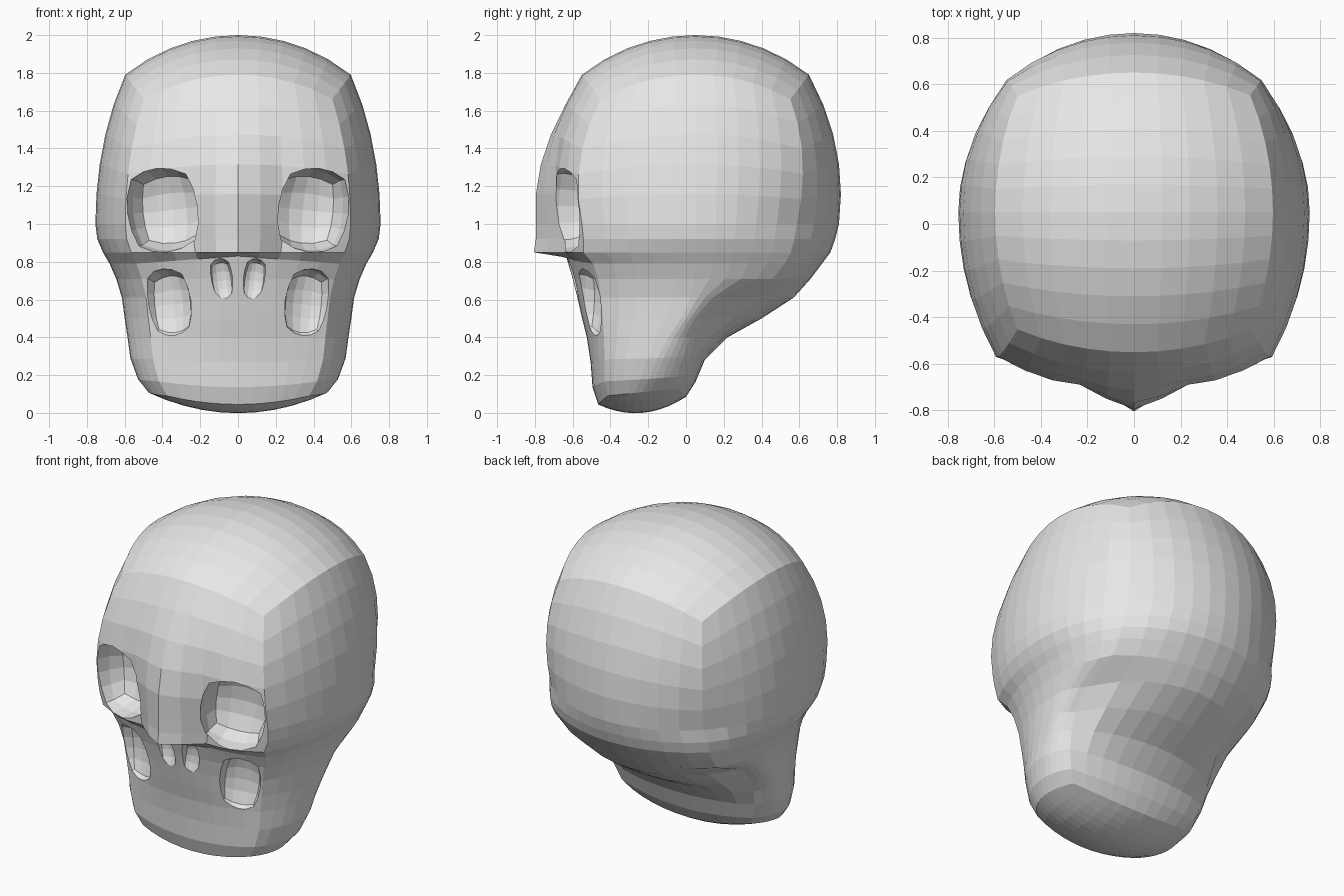
import bpy, bmesh
from math import sqrt, radians
from mathutils import Vector, Matrix

if "Cube" in bpy.data.objects:
    bpy.data.objects.remove(bpy.data.objects["Cube"], do_unlink=True)

bone = bpy.data.materials.new("bone_grey")
bone.use_nodes = True
bone.diffuse_color = (0.8, 0.8, 0.8, 1)
bone.node_tree.nodes["Principled BSDF"].inputs["Base Color"].default_value = (0.8, 0.8, 0.8, 1)

# Lower head sections, cheekbone down to jaw:
# height, half width, front y, back y, how far the back corners pull forward
SECTIONS = [
    (1.0, .755, -.71, .81, 1), (.92, .745, -.70, .79, 1), (.85, .715, -.70, .765, 1),
    (.79, .68, -.635, .72, 1), (.71, .645, -.60, .66, 1.1), (.61, .615, -.575, .57, 1.75),
    (.50, .60, -.55, .40, 1.85), (.40, .585, -.525, .22, 1.6), (.29, .57, -.505, .10, 1.1),
    (.18, .53, -.495, .05, .9), (.11, .475, -.465, .00, .75),
]


def bulge(a, b, c, kb=.75, kc=.75):
    """Coordinate a of a softened cube point."""
    return a * sqrt(max(0, 1 - (kb * b * b + kc * c * c) / 2 + kb * kc * b * b * c * c / 3))


def grid_cube(cuts):
    bm = bmesh.new()
    bmesh.ops.create_cube(bm, size=2)
    bmesh.ops.subdivide_edges(bm, edges=bm.edges[:], cuts=cuts, use_grid_fill=True)
    return bm


def make_object(name, bm):
    bm.normal_update()
    bmesh.ops.recalc_face_normals(bm, faces=bm.faces[:])
    mesh = bpy.data.meshes.new(name)
    bm.to_mesh(mesh)
    bm.free()
    mesh.materials.append(bone)
    obj = bpy.data.objects.new(name, mesh)
    bpy.context.collection.objects.link(obj)
    return obj


def head_point(u, v, w):
    if w > 0:
        # Cranium dome, rounder at the back, with a full forehead
        z0, half, front, back, pull = SECTIONS[0]
        mid = .05
        k = 1 - .25 * w if v > 0 else .75
        swell = w * (1 - w)
        reach = back - mid + .1 * swell if v > 0 else mid - front + .18 * swell
        return Vector((half * bulge(u, v, w, k), mid + reach * bulge(v, u, w, k),
                       z0 + (2 - z0) * bulge(w, u, v)))
    # Face, jaw and underside
    row = round(-w * 10)
    z, half, front, back, pull = SECTIONS[row]
    mid = .05 * (1 - row / 10) + (front + back) / 2 * row / 10
    if v > 0:
        x = half * bulge(u, v, 0, max(.5, 1 - row * .1))
        y = mid + (back - mid) * bulge(v, u, 0, pull)
    else:
        x = half * bulge(u, v, 0)
        y = mid + (mid - front) * bulge(v, u, 0)
    if row == 3 and v < -.99:
        # Cheekbone ledge rises to the nose
        z += .04 * (1 - abs(u))
    if row > 7:
        # Rounded chin and jaw underside
        arch = 1 - u * u
        z += (row - 7) / 3 * (.02 * v - .045 * arch - .065 * arch * (1 - v * v))
    return Vector((x, y, z))


# Head
bm = grid_cube(9)
for step in (.1, .3, .5, .7, .9):
    bmesh.ops.bisect_plane(bm, geom=bm.verts[:] + bm.edges[:] + bm.faces[:],
                           plane_co=(0, 0, -step), plane_no=(0, 0, 1))
for vert in bm.verts:
    u, v, w = vert.co
    vert.co = head_point(u, v, w)
    # Nose ridge with an overhanging tip, and hollows between it and the eyes
    if v < -.99 and w > -.25:
        column = round(abs(u) * 5)
        push = (.105, .04, -.04, -.01)[column] if column < 4 else 0
        vert.co.y -= push * min(1, max(0, 1 - (vert.co.z - .85) / .75))
head = make_object("skull", bm)


# Hollows: name, centre, radii, turn about z, lean about y
HOLLOWS = [
    ("eye_socket", (.398, -.62, 1.075), (.196, .20, .225), 16, 6),
    ("cheek_hollow", (.378, -.54, .575), (.128, .12, .19), 20, 6),
    ("nostril", (.085, -.64, .70), (.062, .09, .12), 0, 8),
]
for name, centre, radii, turn, lean in HOLLOWS:
    for side in (1, -1):
        bm = grid_cube(3)
        move = (Matrix.Translation(centre) @ Matrix.Rotation(radians(turn), 4, "Z")
                @ Matrix.Rotation(radians(lean), 4, "Y") @ Matrix.Diagonal((*radii, 1)))
        for vert in bm.verts:
            u, v, w = vert.co
            p = move @ Vector((bulge(u, v, w), bulge(v, u, w), bulge(w, u, v)))
            vert.co = (p.x * side, p.y, p.z)
        cutter = make_object(name + "_cutter", bm)
        cutter.hide_render = True
        cut = head.modifiers.new(name, "BOOLEAN")
        cut.operation = "DIFFERENCE"
        cut.solver = "EXACT"
        cut.object = cutter
        bpy.context.view_layer.objects.active = head
        bpy.ops.object.modifier_apply(modifier=cut.name)
        bpy.data.objects.remove(cutter, do_unlink=True)

# Flat facets
for face in head.data.polygons:
    face.use_smooth = False
